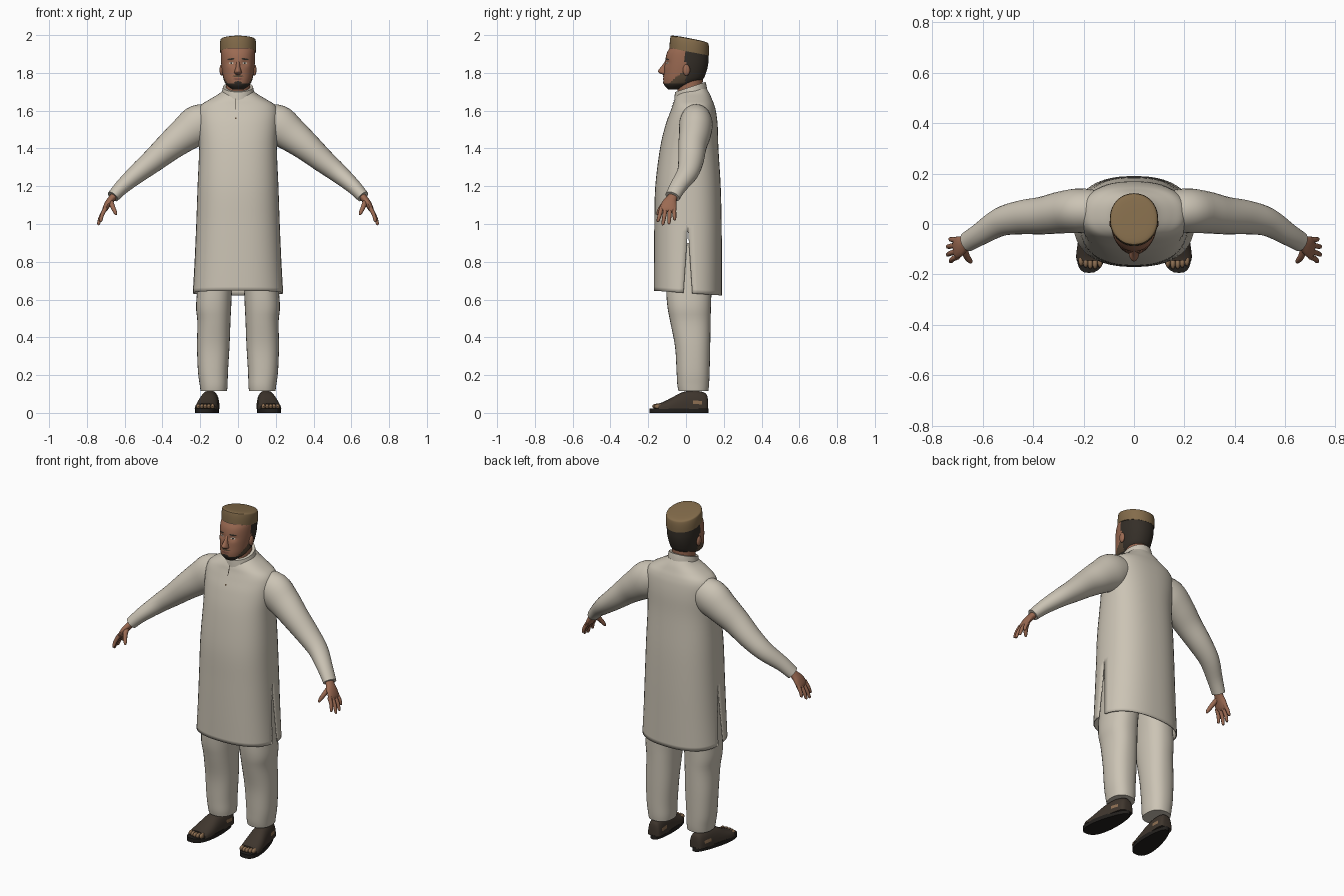
import bpy, bmesh, math
from mathutils import Vector

if "Cube" in bpy.data.objects:
    bpy.data.objects.remove(bpy.data.objects["Cube"])

def material(name, r, g, b):
    m = bpy.data.materials.new(name)
    m.diffuse_color = (r, g, b, 1)
    m.use_nodes = True
    m.node_tree.nodes["Principled BSDF"].inputs["Base Color"].default_value = m.diffuse_color
    return m

CLOTH = material("cream cloth", 0.60, 0.55, 0.46)
SKIN = material("skin", 0.33, 0.145, 0.085)
HAIR = material("dark hair", 0.035, 0.028, 0.021)
STUBBLE = material("beard stubble", 0.10, 0.065, 0.038)
CAP = material("tan cap", 0.23, 0.15, 0.07)
SHOE = material("brown leather", 0.05, 0.037, 0.027)
SOLE = material("black sole", 0.016, 0.014, 0.012)
TOE = material("foot skin", 0.27, 0.16, 0.085)
LIP = material("lips", 0.22, 0.085, 0.06)

def finish(bm, name, mats, rule=None, angle=40):
    bmesh.ops.remove_doubles(bm, verts=bm.verts, dist=1e-5)
    bmesh.ops.recalc_face_normals(bm, faces=bm.faces)
    if rule:
        for f in bm.faces:
            f.material_index = rule(f.calc_center_median())
    me = bpy.data.meshes.new(name)
    bm.to_mesh(me)
    bm.free()
    for m in mats:
        me.materials.append(m)
    ob = bpy.data.objects.new(name, me)
    bpy.context.collection.objects.link(ob)
    bpy.ops.object.select_all(action='DESELECT')
    ob.select_set(True)
    bpy.context.view_layer.objects.active = ob
    bpy.ops.object.shade_smooth_by_angle(angle=math.radians(angle))
    return ob

def loft(name, rings, mats, caps=(True, True), skip=(), rule=None):
    bm = bmesh.new()
    vs = [[bm.verts.new(p) for p in r] for r in rings]
    n = len(vs[0])
    for a, b in zip(vs, vs[1:]):
        for j in range(n):
            if j not in skip:
                k = (j + 1) % n
                bm.faces.new((a[j], a[k], b[k], b[j]))
    if caps[0]:
        bm.faces.new(vs[0])
    if caps[1]:
        bm.faces.new(vs[-1])
    return finish(bm, name, mats, rule)

def smooth(keys, sub):
    """Catmull-Rom samples through key tuples."""
    out = []
    for i in range(len(keys) - 1):
        p0, p1, p2, p3 = (keys[max(i - 1, 0)], keys[i], keys[i + 1], keys[min(i + 2, len(keys) - 1)])
        for s in range(sub):
            t = s / sub
            out.append(tuple(0.5 * (2*b + (c-a)*t + (2*a-5*b+4*c-d)*t*t + (3*b-a-3*c+d)*t**3)
                             for a, b, c, d in zip(p0, p1, p2, p3)))
    return out + [keys[-1]]

def spow(v, p):
    return math.copysign(abs(v) ** p, v)

def ring(z, cx, rx, yf, yb, e, angles, shear=0):
    my, ry = (yf + yb) / 2, (yb - yf) / 2
    out = []
    for a in angles:
        y = my + ry * spow(math.sin(a), 2 / e)
        out.append(Vector((cx + rx * spow(math.cos(a), 2 / e), y, z + shear * y)))
    return out

def zloft(name, keys, mats, e=2.2, n=32, sub=4, shear=0, caps=(True, True), rule=None):
    """Upright loft; keys are (z, centre x, half width, front y, back y)."""
    ang = [2 * math.pi * j / n for j in range(n)]
    return loft(name, [ring(*k, e, ang, shear) for k in smooth(keys, sub)], mats, caps, (), rule)

def front_y(keys, e, x, z):
    s = smooth(keys, 4)
    for a, b in zip(s, s[1:]):
        if a[0] <= z <= b[0]:
            t = (z - a[0]) / (b[0] - a[0])
            _, _, rx, yf, yb = [p + (q - p) * t for p, q in zip(a, b)]
            return (yf + yb) / 2 - (yb - yf) / 2 * max(0, 1 - abs(x / rx) ** e) ** (1 / e)

def tube(name, keys, mats, n=20, sub=3, rule=None):
    """Loft along a path; keys are (x, y, z, radius along y, other radius)."""
    pts = smooth(keys, sub)
    rings = []
    for i, p in enumerate(pts):
        t = (Vector(pts[min(i + 1, len(pts) - 1)][:3]) - Vector(pts[max(i - 1, 0)][:3])).normalized()
        u = Vector((0, 1, 0))
        u = (u - t * u.dot(t)).normalized()
        v = t.cross(u)
        rings.append([Vector(p[:3]) + u * p[3] * math.cos(a) + v * p[4] * math.sin(a)
                      for a in (2 * math.pi * j / n for j in range(n))])
    return loft(name, rings, mats, rule=rule)

def ball(name, c, r, mat):
    bm = bmesh.new()
    bmesh.ops.create_uvsphere(bm, u_segments=16, v_segments=10, radius=1)
    for v in bm.verts:
        v.co = Vector([c[i] + v.co[i] * r[i] for i in range(3)])
    return finish(bm, name, [mat])

def patch(name, surf, cx, cz, w, h, mat, tilt=0, off=0.002):
    """Thin elliptical plate that follows a front surface."""
    bm = bmesh.new()
    rows = []
    for r in (0.02, 0.5, 1):
        row = []
        for j in range(20):
            a = 2 * math.pi * j / 20
            x = cx + w * r * math.cos(a)
            z = cz + h * r * math.sin(a) + tilt * (x - cx)
            row.append(bm.verts.new((x, surf(x, z) - off * (1.4 - 0.4 * r), z)))
        rows.append(row)
    bm.faces.new(rows[0])
    for a, b in zip(rows, rows[1:]):
        for j in range(20):
            bm.faces.new((a[j], a[(j + 1) % 20], b[(j + 1) % 20], b[j]))
    return finish(bm, name, [mat])

# Long tunic with a tapering slit in each side
E = 2.4
body = [(0.635, 0, .24, -.17, .19), (0.8, 0, .23, -.17, .19), (1.0, 0, .221, -.168, .189),
        (1.2, 0, .214, -.163, .184), (1.4, 0, .206, -.138, .172), (1.52, 0, .212, -.11, .168),
        (1.59, 0, .212, -.085, .16), (1.63, 0, .195, -.07, .15), (1.66, 0, .15, -.06, .138),
        (1.69, 0, .10, -.042, .125), (1.715, 0, .07, -.01, .11)]
H = 24
rings = []
for k in smooth(body, 5):
    gap = max(0, (0.98 - k[0]) / 0.345) * 0.024
    g = math.asin((gap / ((k[4] - k[3]) / 2)) ** (E / 2))
    half = [g + (math.pi - 2 * g) * j / (H - 1) for j in range(H)]
    rings.append(ring(*k, E, half + [a + math.pi for a in half], -0.07 * max(0, (0.9 - k[0]) / 0.27)))
tunic = loft("tunic", rings, [CLOTH], (False, True), (H - 1, 2 * H - 1))
sol = tunic.modifiers.new("thickness", 'SOLIDIFY')
sol.thickness = 0.006

# Collar, neck and placket
zloft("collar", [(1.675, 0, .088, -.062, .112), (1.70, 0, .083, -.06, .108), (1.718, 0, .08, -.058, .104)],
      [CLOTH], 2, shear=0.33)
zloft("neck", [(1.64, 0, .065, -.045, .088), (1.72, 0, .064, -.045, .088), (1.80, 0, .064, -.05, .09)], [SKIN], 2)
chest = lambda x, z: front_y(body, E, x, z)
patch("placket_slit", chest, -.012, 1.635, .0025, .03, HAIR)
patch("button", chest, -.012, 1.56, .005, .005, STUBBLE)

# Head, with hair and beard coloured by position
skull = [(1.712, 0, .03, -.095, -.04), (1.735, 0, .06, -.115, .03), (1.762, 0, .075, -.12, .085),
         (1.80, 0, .083, -.117, .106), (1.85, 0, .089, -.112, .118), (1.90, 0, .091, -.103, .119),
         (1.93, 0, .089, -.088, .115), (1.96, 0, .08, -.07, .10)]

def dent(x, z):
    return 0.009 * math.exp(-((abs(x) - .036) / .018) ** 2 - ((z - 1.852) / .014) ** 2)

def head_colour(c):
    if c.y > -.003 or c.z < 1.742 or c.z > 1.912 - 0.2 * (c.y - .015):
        return 1
    return 2 if c.z < 1.747 + 0.9 * (c.y + .085) else 0

head = zloft("head", skull, [SKIN, HAIR, STUBBLE], 2.2, 64, 6, rule=head_colour)
for v in head.data.vertices:
    if v.co.y < 0:
        v.co.y += dent(v.co.x, v.co.z)
face = lambda x, z: front_y(skull, 2.2, x, z) + dent(x, z)
zloft("nose", [(1.790, 0, .013, -.122, -.09), (1.800, 0, .02, -.142, -.09), (1.812, 0, .017, -.148, -.09),
               (1.835, 0, .011, -.13, -.09), (1.866, 0, .009, -.108, -.09)], [SKIN], 2, 20)
patch("upper_lip_hair", face, 0, 1.783, .03, .005, STUBBLE)
patch("mouth", face, 0, 1.768, .024, .006, LIP)
patch("chin_beard", face, 0, 1.748, .02, .008, HAIR)
for s, side in ((1, "left"), (-1, "right")):
    patch(side + "_eye", face, s * .036, 1.852, .013, .005, CLOTH)
    patch(side + "_iris", face, s * .036, 1.852, .005, .005, HAIR, off=.004)
    patch(side + "_brow", face, s * .037, 1.873, .02, .0045, HAIR, tilt=-.12 * s)
    ball(side + "_ear", (s * .087, .002, 1.815), (.011, .019, .03), SKIN)

# Tilted round cap
zloft("cap", [(1.915, 0, .095, -.087, .121), (1.945, 0, .096, -.086, .122), (1.972, 0, .094, -.083, .12),
              (1.982, 0, .088, -.077, .113), (1.986, 0, .06, -.045, .08), (1.987, 0, .01, .005, .025)],
      [CAP], 2.1, 40, 3, shear=-0.19)

for s, side in ((1, "left"), (-1, "right")):
    # Sleeve and cuff
    tube(side + "_sleeve", [(s * x, y, z, a, b) for x, y, z, a, b in (
        (.10, .052, 1.565, .07, .07), (.20, .053, 1.53, .088, .105), (.28, .047, 1.475, .084, .092),
        (.36, .034, 1.412, .075, .077), (.45, .026, 1.335, .067, .063), (.53, .008, 1.27, .057, .052),
        (.61, -.04, 1.20, .045, .040), (.662, -.071, 1.145, .04, .033))], [CLOTH], 28, 4)
    # Hand: palm, four fingers and thumb
    tube(side + "_palm", [(s * x, y, z, a, b) for x, y, z, a, b in (
        (.645, -.062, 1.16, .026, .02), (.668, -.076, 1.135, .028, .019), (.688, -.088, 1.108, .04, .018),
        (.705, -.095, 1.078, .044, .014), (.711, -.097, 1.066, .038, .008))], [SKIN])
    for i, (y, ty, tx, tz) in enumerate(((-.13, -.148, .726, 1.012), (-.108, -.122, .738, .995),
                                         (-.085, -.09, .738, 1.0), (-.064, -.06, .728, 1.02))):
        tube(f"{side}_finger_{i + 1}", [(s * .70, y, 1.085, .012, .012),
             (s * (.70 + tx) / 2 + s * .006, (y + ty) / 2, (1.085 + tz) / 2, .0105, .0105),
             (s * tx, ty, tz + .006, .008, .008), (s * tx, ty, tz, .003, .003)], [SKIN], 10)
    tube(side + "_thumb", [(s * .675, -.09, 1.125, .016, .014), (s * .665, -.125, 1.095, .014, .013),
                           (s * .65, -.146, 1.062, .01, .01), (s * .645, -.152, 1.048, .004, .004)], [SKIN], 10)
    # Loose trouser leg
    zloft(side + "_trouser_leg", [(z, s * (a + b) / 2, (b - a) / 2, f, k) for z, a, b, f, k in (
        (.115, .058, .198, -.04, .118), (.15, .055, .203, -.046, .122), (.22, .053, .212, -.05, .125),
        (.35, .045, .217, -.058, .128), (.48, .04, .215, -.083, .13), (.56, .036, .222, -.098, .132),
        (.66, .03, .215, -.105, .135), (.90, .002, .195, -.11, .14))], [CLOTH], 2.3, 32, 4)
    # Open-toed shoe, turned outwards
    cx = lambda y: s * (.14 + (.1 - y) * .13)
    n = 36
    outline = []
    for j in range(n):
        a = 2 * math.pi * j / n
        y = -.037 + .157 * math.sin(a)
        w = (.058 - .1 * (y + .037)) * spow(math.cos(a), .75)
        outline.append((cx(y) + w, y))
    loft(side + "_sole", [[Vector((x, y, z)) for x, y in outline] for z in (0, .024)], [SOLE])
    upper = []
    for y, w, h in smooth([(.117, .022, .06), (.108, .038, .10), (.07, .046, .115), (.02, .05, .118),
                           (-.03, .055, .105), (-.08, .06, .078), (-.125, .06, .056), (-.145, .055, .05)], 3):
        upper.append([Vector((cx(y) + w * spow(math.cos(math.pi * j / 16), .8), y,
                              .02 + (h - .02) * math.sin(math.pi * j / 16) ** .8)) for j in range(17)])
    loft(side + "_shoe_upper", upper, [SHOE, TOE],
         rule=lambda c: int(.045 < c.y < .09 and .04 < c.z < .062))
    for i in range(5):
        y = -.16 + .006 * abs(i - 1.5)
        ball(f"{side}_toe_{i + 1}", (cx(y) + s * (i - 2) * .019, y, .034),
             (.0105, .022, .014 if i else .016), TOE)
